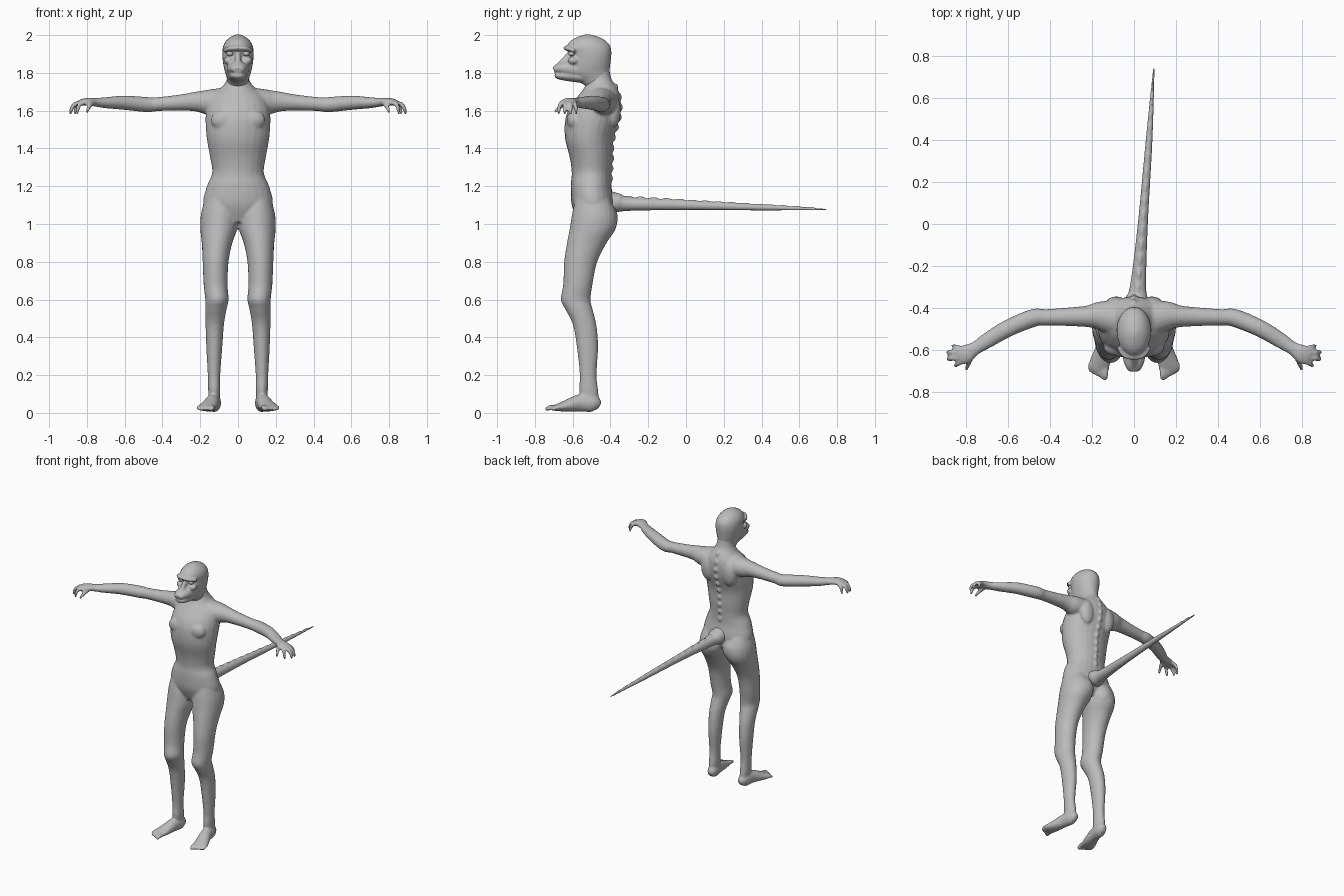
import bpy, bmesh, math
from mathutils import Vector, Matrix

skin = bpy.data.materials.new("grey_skin")
skin.diffuse_color = (0.5, 0.5, 0.5, 1)


def spline(keys, sub):
    """Catmull-Rom interpolation of rows of numbers."""
    rows = []
    for i in range(len(keys) - 1):
        a, b, c, d = keys[max(i - 1, 0)], keys[i], keys[i + 1], keys[min(i + 2, len(keys) - 1)]
        for s in range(sub):
            t = s / sub
            rows.append([0.5 * (2 * q + (r - p) * t + (2 * p - 5 * q + 4 * r - w) * t * t
                                + (3 * q - p - 3 * r + w) * t ** 3)
                         for p, q, r, w in zip(a, b, c, d)])
    return rows + [list(keys[-1])]


def skin_rings(bm, rings, n=24):
    """Closed loft through ellipses given as (centre, u, v)."""
    loops = [[bm.verts.new(c + u * math.cos(k * math.tau / n) + v * math.sin(k * math.tau / n))
              for k in range(n)] for c, u, v in rings]
    faces = [bm.faces.new(loops[0][::-1]), bm.faces.new(loops[-1])]
    for a, b in zip(loops, loops[1:]):
        for k in range(n):
            faces.append(bm.faces.new((a[k], a[(k + 1) % n], b[(k + 1) % n], b[k])))
    bmesh.ops.recalc_face_normals(bm, faces=faces)


def column(bm, keys, side=1, sub=4):
    """Upright loft from rows of z, x min, x max, y front, y back."""
    skin_rings(bm, [(Vector((side * (x0 + x1) / 2, (y0 + y1) / 2, z)),
                     Vector(((x1 - x0) / 2, 0, 0)), Vector((0, (y1 - y0) / 2, 0)))
                    for z, x0, x1, y0, y1 in spline(keys, sub)])


def limb(bm, keys, side=1, sub=4, n=20):
    """Sideways loft from rows of x, y, z, half width, half height."""
    rows = spline(keys, sub)
    pts = [Vector((side * r[0], r[1], r[2])) for r in rows]
    rings = []
    for i, r in enumerate(rows):
        t = (pts[min(i + 1, len(pts) - 1)] - pts[max(i - 1, 0)]).normalized()
        u = t.cross(Vector((0, 0, 1))).normalized()
        rings.append((pts[i], u * r[3], u.cross(t) * r[4]))
    skin_rings(bm, rings, n)


def blob(bm, loc, size):
    bmesh.ops.create_uvsphere(bm, u_segments=16, v_segments=10, radius=1,
                              matrix=Matrix.Translation(loc) @ Matrix.Diagonal((*size, 1)))


def finish(bm, name, voxel=None, smooth=4):
    me = bpy.data.meshes.new(name)
    bm.to_mesh(me)
    bm.free()
    me.materials.append(skin)
    me.shade_smooth()
    ob = bpy.data.objects.new(name, me)
    bpy.context.collection.objects.link(ob)
    if voxel:  # fuse the overlapping parts into one skin
        m = ob.modifiers.new("fuse", 'REMESH')
        m.mode, m.voxel_size, m.use_smooth_shade = 'VOXEL', voxel, True
        s = ob.modifiers.new("soften", 'SMOOTH')
        s.factor, s.iterations = 0.5, smooth
    return ob


# Body: torso and neck
bm = bmesh.new()
torso = [(1.01, .13, -.57, -.42), (1.1, .185, -.605, -.38), (1.2, .165, -.61, -.395),
         (1.27, .137, -.605, -.395), (1.35, .147, -.615, -.39), (1.45, .165, -.64, -.385),
         (1.55, .172, -.64, -.355), (1.62, .165, -.615, -.345), (1.68, .14, -.57, -.35),
         (1.72, .09, -.54, -.365), (1.77, .058, -.525, -.395), (1.85, .055, -.55, -.41)]
column(bm, [(z, -w, w, f, b) for z, w, f, b in torso])

# Spine knobs
for i in range(10):
    z = 1.24 + i * 0.054
    back = next(r for r in spline(torso, 6) if r[0] >= z)[3]
    blob(bm, (0, back - .004, z), (.014, .016, .02))

for s in (1, -1):
    # Leg
    column(bm, [(1.16, .03, .165, -.58, -.42), (1.06, .0, .195, -.602, -.37),
                (.98, .002, .2, -.615, -.37), (.9, .03, .192, -.63, -.42),
                (.8, .05, .187, -.645, -.47), (.68, .055, .182, -.65, -.495),
                (.6, .05, .173, -.663, -.505), (.55, .06, .174, -.64, -.495),
                (.47, .074, .172, -.6, -.475), (.35, .083, .168, -.578, -.465),
                (.2, .094, .16, -.562, -.474), (.12, .094, .158, -.565, -.465),
                (.04, .1, .152, -.55, -.46)], s)
    # Foot and toes
    limb(bm, [(.122, -.458, .035, .018, .02), (.125, -.49, .05, .036, .046),
              (.135, -.56, .053, .038, .046), (.15, -.62, .04, .045, .034),
              (.165, -.67, .03, .05, .022), (.17, -.70, .024, .042, .014)], s)
    for i in range(5):
        x, tip, r = .132 + i * .018, -.745 + i * .01, .014 if i == 0 else .011
        limb(bm, [(x, -.66, .028, r, r), (x + .004, tip + .03, .03, r, r),
                  (x + .006, tip, .016, r * .7, r * .7)], s, n=10)
    # Arm and palm
    limb(bm, [(.07, -.45, 1.645, .09, .078), (.16, -.438, 1.645, .07, .066),
              (.22, -.44, 1.648, .052, .053), (.3, -.442, 1.643, .045, .043),
              (.42, -.445, 1.635, .039, .037), (.48, -.448, 1.632, .043, .04),
              (.6, -.497, 1.642, .041, .038), (.7, -.556, 1.642, .037, .029),
              (.755, -.592, 1.645, .032, .023), (.8, -.618, 1.648, .044, .02),
              (.832, -.636, 1.642, .042, .016)], s)
    # Fingers and thumb
    for base, tip in (((.825, -.592), (.862, -.582)), ((.84, -.613), (.885, -.61)),
                      ((.838, -.638), (.885, -.643)), ((.822, -.655), (.85, -.674)),
                      ((.775, -.63), (.80, -.695))):
        b, t = Vector(base), Vector(tip)
        m = b.lerp(t, .6)
        limb(bm, [(*b.lerp(t, -.4), 1.645, .013, .013), (*m, 1.632, .012, .012),
                  (*t, 1.598, .01, .01), (*t, 1.58, .006, .006)] if t.x > .81 else
             [(*b, 1.64, .014, .014), (*m, 1.618, .012, .012), (*t, 1.592, .007, .007)], s, n=10)
    # Shoulder blade, buttock and chest muscle
    blob(bm, (s * .085, -.385, 1.6), (.055, .04, .09))
    blob(bm, (s * .085, -.43, 1.03), (.075, .07, .085))
    blob(bm, (s * .075, -.59, 1.55), (.07, .042, .055))
finish(bm, "body", .0075)

# Head: skull, muzzle, chin, nose, brow and cheeks
bm = bmesh.new()
column(bm, [(z, -w, w, f, b) for z, w, f, b in (
    (1.72, .05, -.52, -.395), (1.76, .056, -.57, -.4), (1.8, .068, -.615, -.405),
    (1.85, .079, -.615, -.4), (1.9, .083, -.615, -.395), (1.94, .079, -.63, -.4),
    (1.97, .063, -.61, -.425), (1.99, .04, -.575, -.46), (2.003, .012, -.535, -.505))])
limb(bm, [(0, -.54, 1.815, .06, .06), (0, -.62, 1.822, .056, .045),
          (0, -.67, 1.823, .045, .03), (0, -.7, 1.815, .028, .016)])
limb(bm, [(0, -.54, 1.78, .052, .035), (0, -.63, 1.785, .046, .028),
          (0, -.675, 1.786, .036, .02), (0, -.695, 1.788, .02, .01)])
limb(bm, [(0, -.6, 1.91, .014, .02), (0, -.635, 1.87, .016, .02), (0, -.672, 1.842, .018, .014)])
limb(bm, [(-.07, -.585, 1.918, .014, .012), (-.035, -.625, 1.93, .018, .013),
          (.035, -.625, 1.93, .018, .013), (.07, -.585, 1.918, .014, .012)])
for s in (1, -1):
    blob(bm, (s * .048, -.595, 1.865), (.028, .03, .022))
finish(bm, "head", .006, 3)

# Eyes
for s, name in ((1, "left_eye"), (-1, "right_eye")):
    bm = bmesh.new()
    blob(bm, (s * .043, -.604, 1.902), (.018, .018, .014))
    finish(bm, name)

# Tail with a scalloped upper ridge
bm = bmesh.new()
limb(bm, [(.008, -.42, 1.12, .06, .06), (.014, -.36, 1.112, .055, .05),
          (.02, -.29, 1.106, .038, .036), (.042, 0, 1.1, .024, .026),
          (.072, .4, 1.088, .016, .016), (.095, .745, 1.077, .004, .004)], sub=8)
for i in range(15):
    t = i / 15
    blob(bm, (.018 + .077 * t, -.31 + 1.03 * t, 1.138 - .054 * t),
         (.012 - .008 * t, .03, .012 - .008 * t))
finish(bm, "tail", .005, 2)
